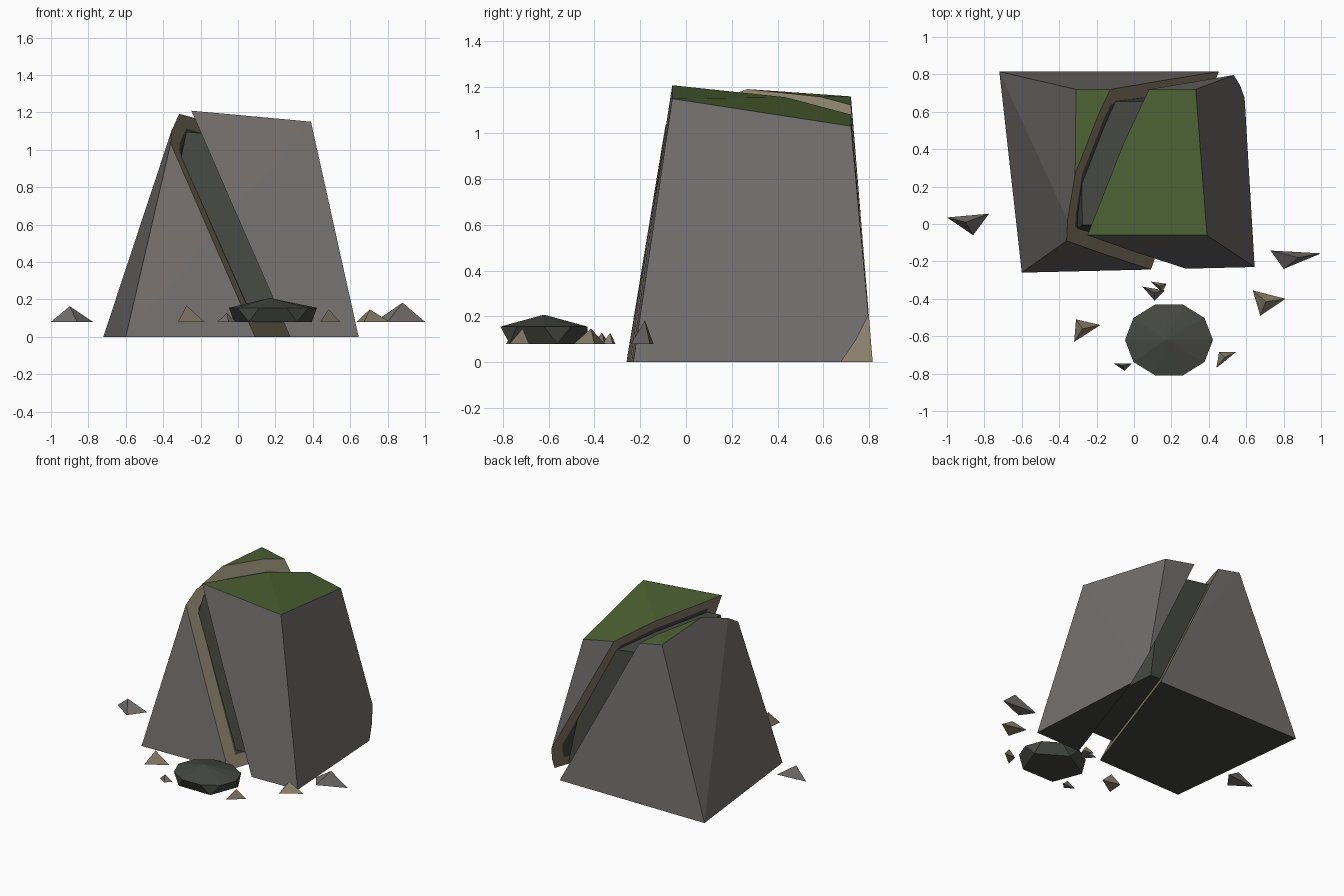
import bpy, bmesh, math
from mathutils import Vector

if "Cube" in bpy.data.objects:
    bpy.data.objects.remove(bpy.data.objects["Cube"])


def material(name, rgb):
    m = bpy.data.materials.new(name)
    m.diffuse_color = (*rgb, 1)
    m.use_nodes = True
    m.node_tree.nodes["Principled BSDF"].inputs["Base Color"].default_value = m.diffuse_color
    return m


STONE = material("grey stone", (0.168, 0.159, 0.152))
MOSS = material("moss green", (0.073, 0.122, 0.034))
TAN = material("tan rim", (0.246, 0.213, 0.143))
DARK = material("dark core stone", (0.060, 0.064, 0.053))

# Block corners: front-left, front-right, back-right, back-left
BASE = [Vector(p) for p in [(-.60, -.26, 0), (.645, -.23, 0), (.583, .815, 0), (-.72, .815, 0)]]
TOP = [Vector(p) for p in [(-.318, -.06, 1.215), (.39, -.06, 1.15), (.33, .72, 1.03), (-.31, .72, 1.16)]]

# Crack planes: x = a + 0.342 y - 0.487 z
CRACK_NORMAL = Vector((1, -.342, .487)).normalized()
LEFT_A, RIGHT_A = .174, .36


def corner(u, v, w):
    """Point inside the tapered block, u across, v deep, w up."""
    def level(q):
        return q[0].lerp(q[1], u).lerp(q[3].lerp(q[2], u), v)
    return level(BASE).lerp(level(TOP), w)


def block(lo, hi, w0, w1):
    bm = bmesh.new()
    for w in (w0, w1):
        for u in (lo, hi):
            for v in (lo, hi):
                bm.verts.new(corner(u, v, w))
    bmesh.ops.convex_hull(bm, input=bm.verts[:])
    bmesh.ops.dissolve_limit(bm, angle_limit=math.radians(.5), verts=bm.verts[:], edges=bm.edges[:])
    return bm


def cut(bm, a, keep_left):
    """Slice along a crack plane, cap it and return the cap faces."""
    res = bmesh.ops.bisect_plane(bm, geom=bm.verts[:] + bm.edges[:] + bm.faces[:],
                                 plane_co=(a, 0, 0), plane_no=CRACK_NORMAL,
                                 clear_outer=keep_left, clear_inner=not keep_left)
    edges = [e for e in res["geom_cut"] if isinstance(e, bmesh.types.BMEdge)]
    caps = bmesh.ops.holes_fill(bm, edges=edges, sides=0)["faces"]
    bmesh.ops.recalc_face_normals(bm, faces=bm.faces[:])
    return caps


def finish(bm, name, mats):
    bmesh.ops.recalc_face_normals(bm, faces=bm.faces[:])
    me = bpy.data.meshes.new(name)
    bm.to_mesh(me)
    bm.free()
    for m in mats:
        me.materials.append(m)
    ob = bpy.data.objects.new(name, me)
    bpy.context.collection.objects.link(ob)
    return ob


# Two halves: mossy top, dark underside, tan rim around a dark broken face
for name, a, keep_left in (("left_half", LEFT_A, True), ("right_half", RIGHT_A, False)):
    bm = block(0, 1, 0, 1)
    caps = cut(bm, a, keep_left)
    bm.normal_update()
    for f in bm.faces:
        f.material_index = 1 if f.normal.z > .8 else 3 if f.normal.z < -.9 else 0
    for f in caps:
        f.material_index = 3
    rim = bmesh.ops.inset_individual(bm, faces=caps, thickness=.085, use_even_offset=True)["faces"]
    for f in rim:
        f.material_index = 2
    finish(bm, name, [STONE, MOSS, TAN, DARK])

# Dark core joining the halves inside the crack
bm = block(.09, .91, .09, .91)
cut(bm, RIGHT_A + .01, True)
cut(bm, LEFT_A - .01, False)
finish(bm, "crack_core", [DARK])

# Low flat boulder in front
bm = bmesh.new()
for z, r, count, turn in ((.08, .93, 5, .25), (.155, 1, 10, 0)):
    for i in range(count):
        t = math.tau * (i + turn) / count
        bm.verts.new((.187 + .235 * r * math.cos(t), -.62 + .2 * r * math.sin(t), z))
bm.verts.new((.17, -.62, .207))
bmesh.ops.convex_hull(bm, input=bm.verts[:])
finish(bm, "front_boulder", [DARK])

# Loose chips: three base corners in plan, apex x, apex height
CHIPS = [
    (STONE, (-1, .035), (-.775, .055), (-.86, -.06), -.9, .163),
    (STONE, (.73, -.142), (1, -.157), (.80, -.24), .88, .182),
    (TAN, (.635, -.355), (.81, -.40), (.675, -.49), .705, .147),
    (TAN, (-.31, -.51), (-.18, -.54), (-.32, -.63), -.275, .168),
    (TAN, (.455, -.685), (.545, -.685), (.44, -.77), .485, .147),
    (TAN, (.09, -.308), (.175, -.32), (.15, -.365), .135, .128),
    (STONE, (.045, -.335), (.165, -.355), (.11, -.41), .11, .128),
    (STONE, (-.11, -.745), (-.01, -.745), (-.05, -.785), -.06, .126),
]
for n, (mat, p, q, r, ax, az) in enumerate(CHIPS, 1):
    bm = bmesh.new()
    for x, y in (p, q, r):
        bm.verts.new((x, y, .08))
    bm.verts.new((ax, (p[1] + q[1] + r[1]) / 3, az))
    bmesh.ops.convex_hull(bm, input=bm.verts[:])
    finish(bm, f"chip_{n}", [mat])
